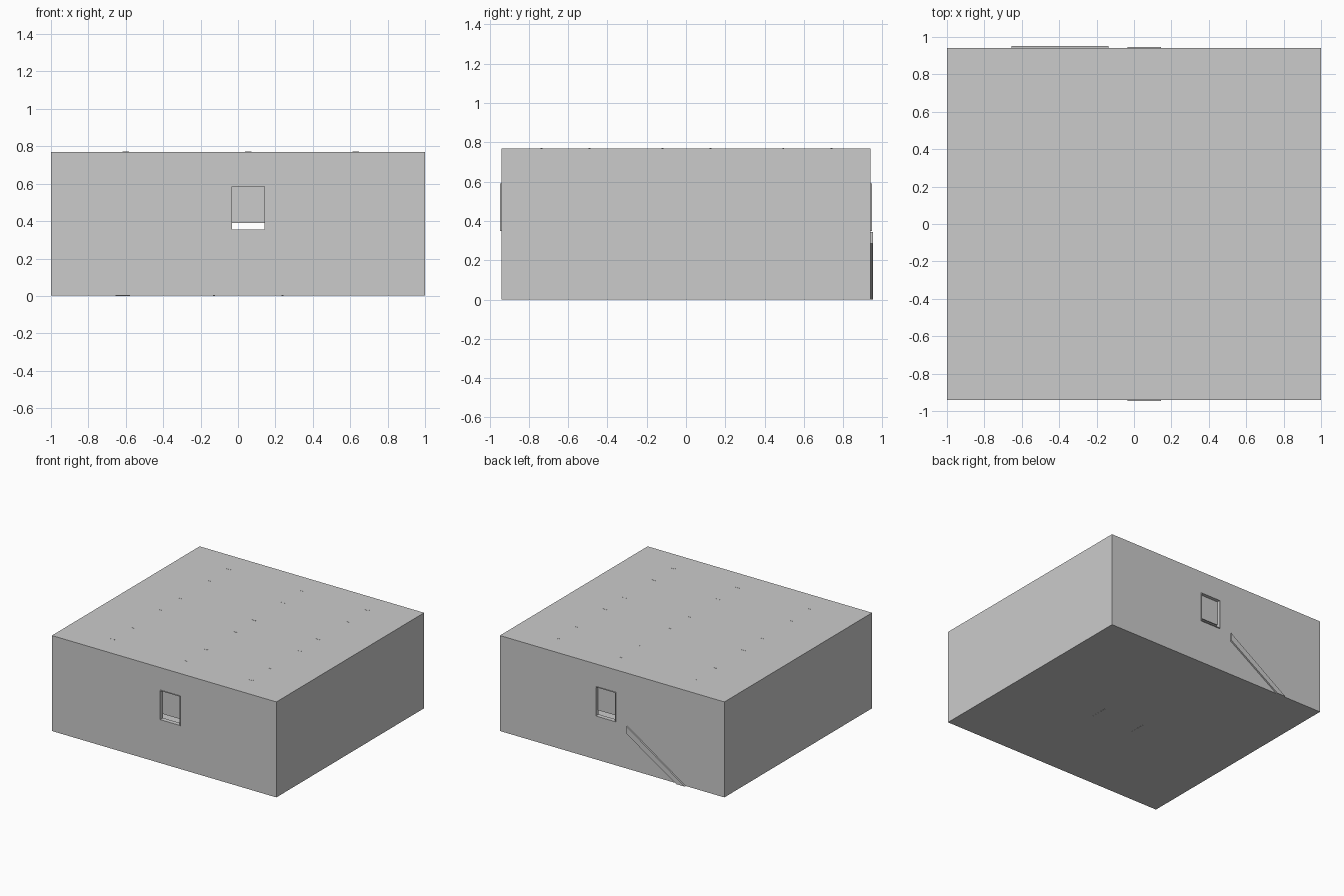
import bpy, bmesh

if "Cube" in bpy.data.objects:
    bpy.data.objects.remove(bpy.data.objects["Cube"])


def box(name, x, y, z):
    """Axis-aligned box from (min, max) pairs."""
    bm = bmesh.new()
    bmesh.ops.create_cube(bm, size=1)
    for v in bm.verts:
        v.co = [r[0] + (c + 0.5) * (r[1] - r[0]) for c, r in zip(v.co, (x, y, z))]
    me = bpy.data.meshes.new(name)
    bm.to_mesh(me)
    bm.free()
    ob = bpy.data.objects.new(name, me)
    bpy.context.collection.objects.link(ob)
    return ob


def cut(target, cutter):
    m = target.modifiers.new("cut", 'BOOLEAN')
    m.operation = 'DIFFERENCE'
    m.solver = 'EXACT'
    m.object = cutter
    cutter.hide_render = True
    cutter.hide_set(True)
    cutter.display_type = 'WIRE'


WX, WZ, D, T = (-0.035, 0.145), (0.35, 0.59), 0.94, 0.03

# Hollow building shell with a window opening front and back
shell = box("building_shell", (-1, 1), (-D, D), (0.001, 0.77))
cut(shell, box("room_cutter", (-1 + T, 1 - T), (-D + T, D - T), (T, 0.77 - T)))
cut(shell, box("window_cutter", WX, (-1.1, 1.1), WZ))

# Window liners standing slightly proud of the wall, and raised sashes
F = 0.004
for side, label in ((-1, "front"), (1, "back")):
    y = sorted((side * (D + 0.006), side * (D - T)))
    frame = box(label + "_window_frame", WX, y, WZ)
    cut(frame, box(label + "_frame_cutter", (WX[0] + F, WX[1] - F), (y[0] - 0.1, y[1] + 0.1),
                   (WZ[0] + F, WZ[1] - F)))
    sash = sorted((side * (D - 0.022), side * (D - T)))
    box(label + "_window_sash", (WX[0] + F, WX[1] - F), sash, (0.39, WZ[1] - F))

# Sloping rail on the back wall
profile = [(-0.137, 0.345), (-0.137, 0.286), (-0.58, 0), (-0.655, 0)]
bm = bmesh.new()
face = bm.faces.new([bm.verts.new((x, D - 0.005, z)) for x, z in profile])
ext = bmesh.ops.extrude_face_region(bm, geom=[face])
for v in ext["geom"]:
    if isinstance(v, bmesh.types.BMVert):
        v.co.y = D + 0.012
bmesh.ops.recalc_face_normals(bm, faces=bm.faces)
me = bpy.data.meshes.new("sloping_rail")
bm.to_mesh(me)
bm.free()
bpy.context.collection.objects.link(bpy.data.objects.new("sloping_rail", me))

# Ceiling lamps whose brackets reach through the roof
for x in (-0.6, 0.055, 0.63):
    for y in (0.74, 0.495, 0.125, -0.12, -0.49, -0.735):
        box("lamp_bracket", (x - 0.018, x + 0.018), (y - 0.005, y + 0.005), (0.70, 0.771))
        box("ceiling_lamp", (x - 0.09, x + 0.09), (y - 0.015, y + 0.015), (0.685, 0.70))

# Table whose two flat legs reach through the floor
for x in (-0.129, 0.238):
    box("table_leg", (x - 0.005, x + 0.005), (-0.19, -0.05), (0, 0.2))
box("table_top", (-0.16, 0.27), (-0.22, -0.02), (0.2, 0.215))
